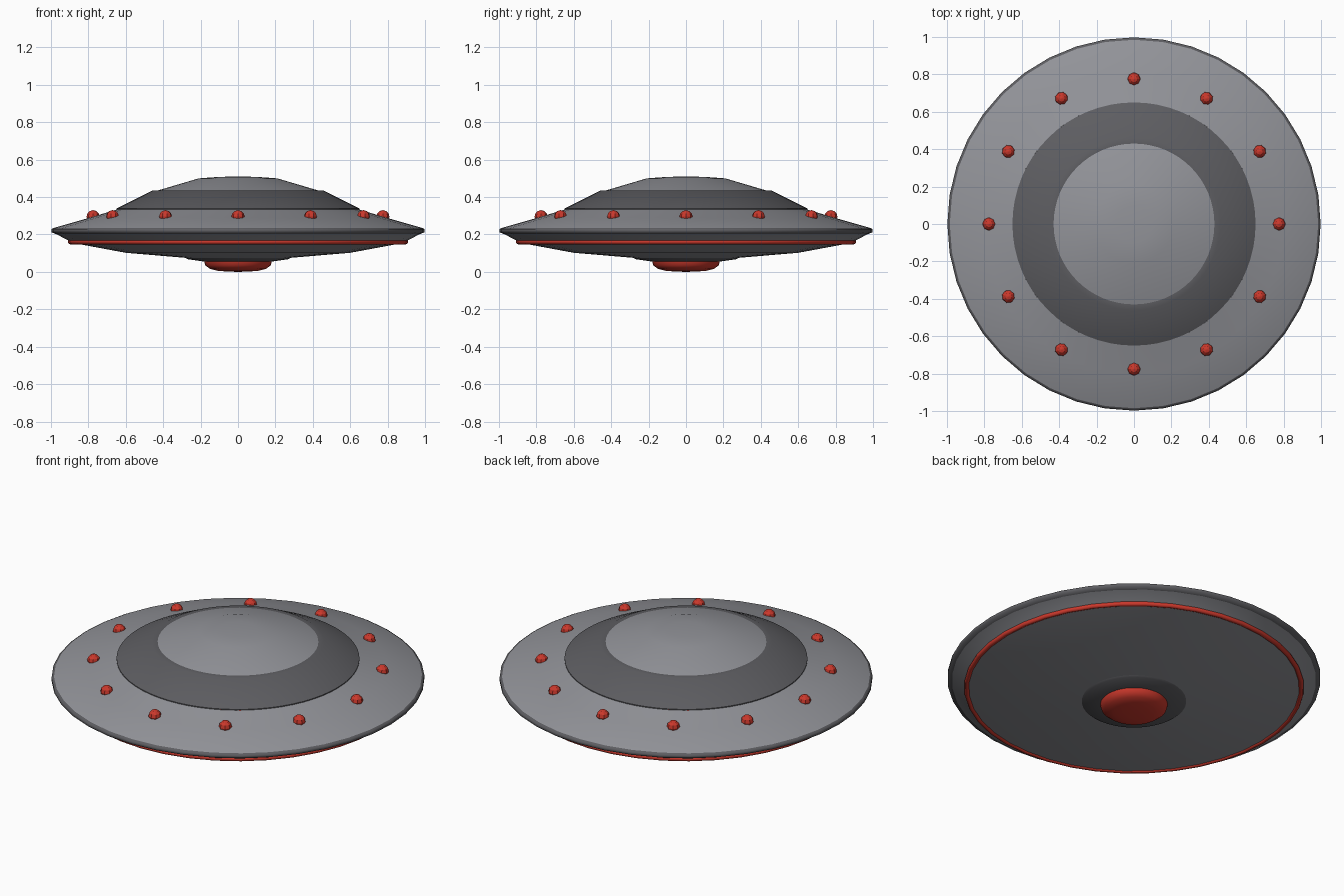
import bpy, bmesh, math
from mathutils import Matrix

cube = bpy.data.objects.get("Cube")
if cube:
    bpy.data.objects.remove(cube)


def material(name, rgb):
    m = bpy.data.materials.new(name)
    m.use_nodes = True
    m.diffuse_color = (*rgb, 1)
    m.node_tree.nodes["Principled BSDF"].inputs["Base Color"].default_value = (*rgb, 1)
    return m


light_grey = material("light grey metal", (0.29, 0.295, 0.32))
dark_grey = material("dark grey metal", (0.11, 0.11, 0.12))
red = material("red", (0.60, 0.04, 0.025))


def finish(name, bm, mat, angle):
    bmesh.ops.recalc_face_normals(bm, faces=bm.faces)
    mesh = bpy.data.meshes.new(name)
    bm.to_mesh(mesh)
    bm.free()
    mesh.materials.append(mat)
    obj = bpy.data.objects.new(name, mesh)
    bpy.context.collection.objects.link(obj)
    bpy.ops.object.select_all(action="DESELECT")
    obj.select_set(True)
    bpy.context.view_layer.objects.active = obj
    bpy.ops.object.shade_smooth_by_angle(angle=math.radians(angle))
    return obj


def lathe(name, profile, mat, steps=40, closed=False, angle=40):
    """Spin a radius/height profile around the z axis."""
    bm = bmesh.new()
    verts = [bm.verts.new((r, 0, z)) for r, z in profile]
    pairs = list(zip(verts, verts[1:]))
    if closed:
        pairs.append((verts[-1], verts[0]))
    edges = [bm.edges.new(p) for p in pairs]
    bmesh.ops.spin(bm, geom=verts + edges, axis=(0, 0, 1), cent=(0, 0, 0),
                   angle=math.tau, steps=steps, use_merge=True)
    bmesh.ops.remove_doubles(bm, verts=bm.verts, dist=1e-5)
    return finish(name, bm, mat, angle)


# Cap and cabin
lathe("cap_dome", [(0, 0.51), (0.1, 0.508), (0.21, 0.5), (0.43, 0.435)], light_grey, 64)
lathe("cabin_ring", [(0.43, 0.435), (0.46, 0.434), (0.65, 0.338), (0.65, 0.333)], dark_grey, 64)

# Saucer hull, rounded over its edge, with a dark band around the rim
hull = lathe("hull", [(0.65, 0.333), (0.8, 0.288), (0.985, 0.235), (0.998, 0.228),
                      (0.998, 0.212), (0.975, 0.203), (0.9, 0.165), (0.885, 0.155)],
             light_grey, angle=100)
hull.data.materials.append(dark_grey)
for face in hull.data.polygons:
    if 0.203 < face.center.z < 0.235:
        face.material_index = 1

lathe("belly", [(0.885, 0.155), (0.6, 0.102), (0.28, 0.075)], light_grey)

# Belly lamp with its collar
lathe("lamp_collar", [(0.28, 0.075), (0.27, 0.068), (0.18, 0.055)], dark_grey)
lathe("belly_lamp", [(0.18, 0.055), (0.175, 0.035), (0.15, 0.016), (0.11, 0.006), (0.06, 0.002), (0, 0)],
      red, angle=80)

# Tube around the belly
tube = [(0.896 + 0.014 * math.cos(k * math.tau / 8), 0.161 + 0.014 * math.sin(k * math.tau / 8))
        for k in range(8)]
lathe("belly_tube", tube, red, closed=True, angle=60)

# Twelve faceted lamps on the upper hull
for i in range(12):
    bm = bmesh.new()
    a = i * math.tau / 12
    place = Matrix.Rotation(a, 4, "Z") @ Matrix.Translation((0.775, 0, 0.295))
    bmesh.ops.create_uvsphere(bm, u_segments=8, v_segments=6, radius=0.035, matrix=place)
    finish(f"hull_lamp_{i + 1}", bm, red, 10)
